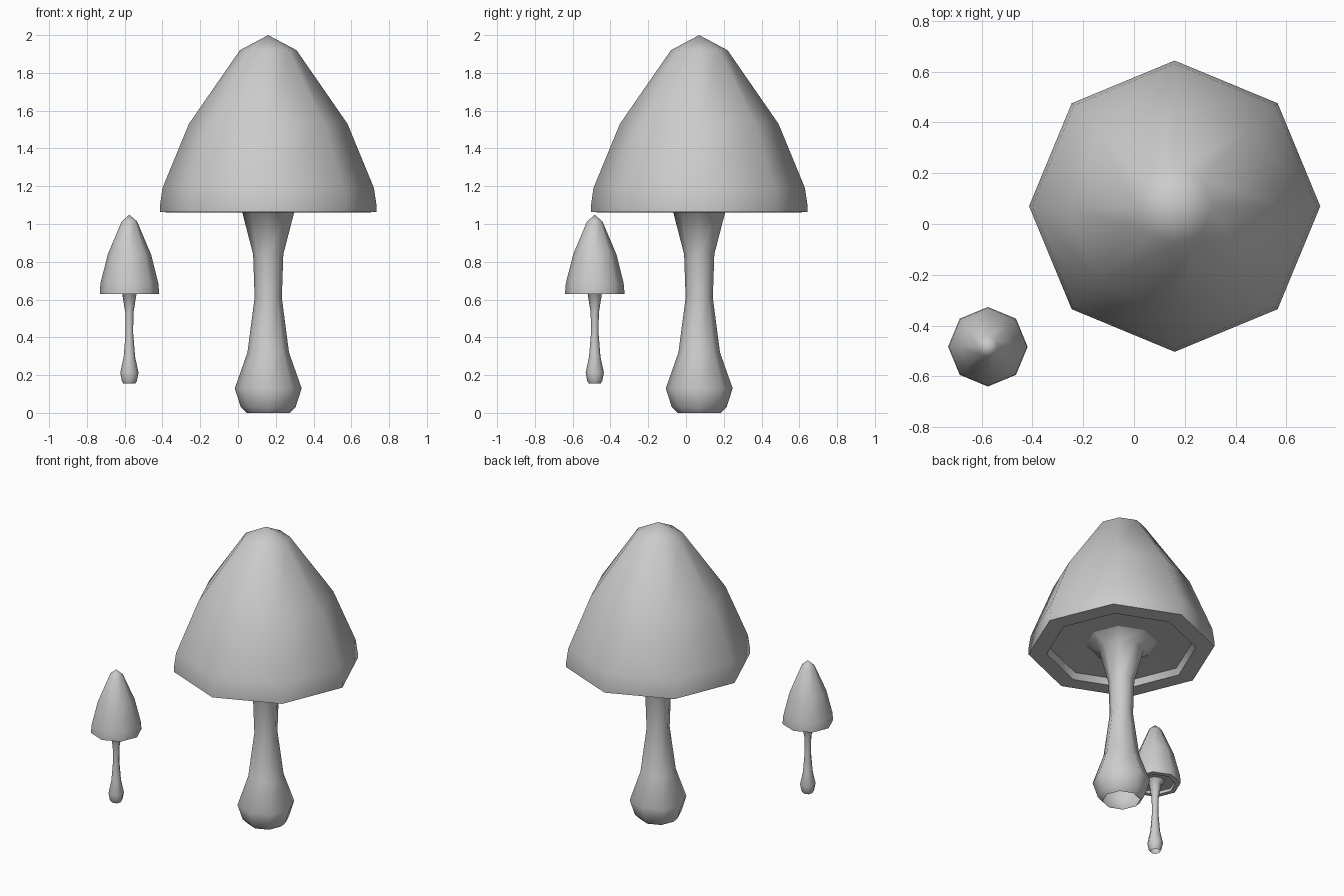
import bpy, bmesh, math

if "Cube" in bpy.data.objects:
    bpy.data.objects.remove(bpy.data.objects["Cube"])

SIDES = 8

# Profiles as (radius, height)
CAP = [(0.22, 1.11), (0.44, 1.10), (0.46, 1.06), (0.573, 1.063), (0.573, 1.10),
       (0.56, 1.19), (0.42, 1.53), (0.15, 1.92), (0, 2.0)]
STEM = [(0.115, 0), (0.145, 0.03), (0.177, 0.13), (0.11, 0.32), (0.072, 0.61),
        (0.08, 0.84), (0.137, 1.06), (0.22, 1.11)]


def lathe(name, profile, centre, width, height):
    """Eight-sided turned shape; the ends stay open unless the radius is 0."""
    bm = bmesh.new()
    rings = []
    for r, z in profile:
        n = SIDES if r > 0 else 1
        rings.append([bm.verts.new((r * width * math.cos(math.tau * i / SIDES),
                                    r * width * math.sin(math.tau * i / SIDES),
                                    z * height)) for i in range(n)])
    for a, b in zip(rings, rings[1:]):
        for i in range(SIDES):
            j = (i + 1) % SIDES
            if len(b) == 1:
                bm.faces.new((a[i], a[j], b[0]))
            else:
                bm.faces.new((a[i], a[j], b[j], b[i]))
    mesh = bpy.data.meshes.new(name)
    bm.to_mesh(mesh)
    bm.free()
    mesh.shade_smooth()
    mesh.set_sharp_from_angle(angle=math.radians(55))
    obj = bpy.data.objects.new(name, mesh)
    obj.location = centre
    bpy.context.collection.objects.link(obj)
    return obj


# Large mushroom, and a slimmer small one raised beside it
for label, centre, width, height in [("large", (0.16, 0.07, 0), 1, 1),
                                     ("small", (-0.575, -0.483, 0.155), 0.273, 0.447)]:
    lathe(label + "_mushroom_cap", CAP, centre, width, height)
    lathe(label + "_mushroom_stem", STEM, centre, width, height)
